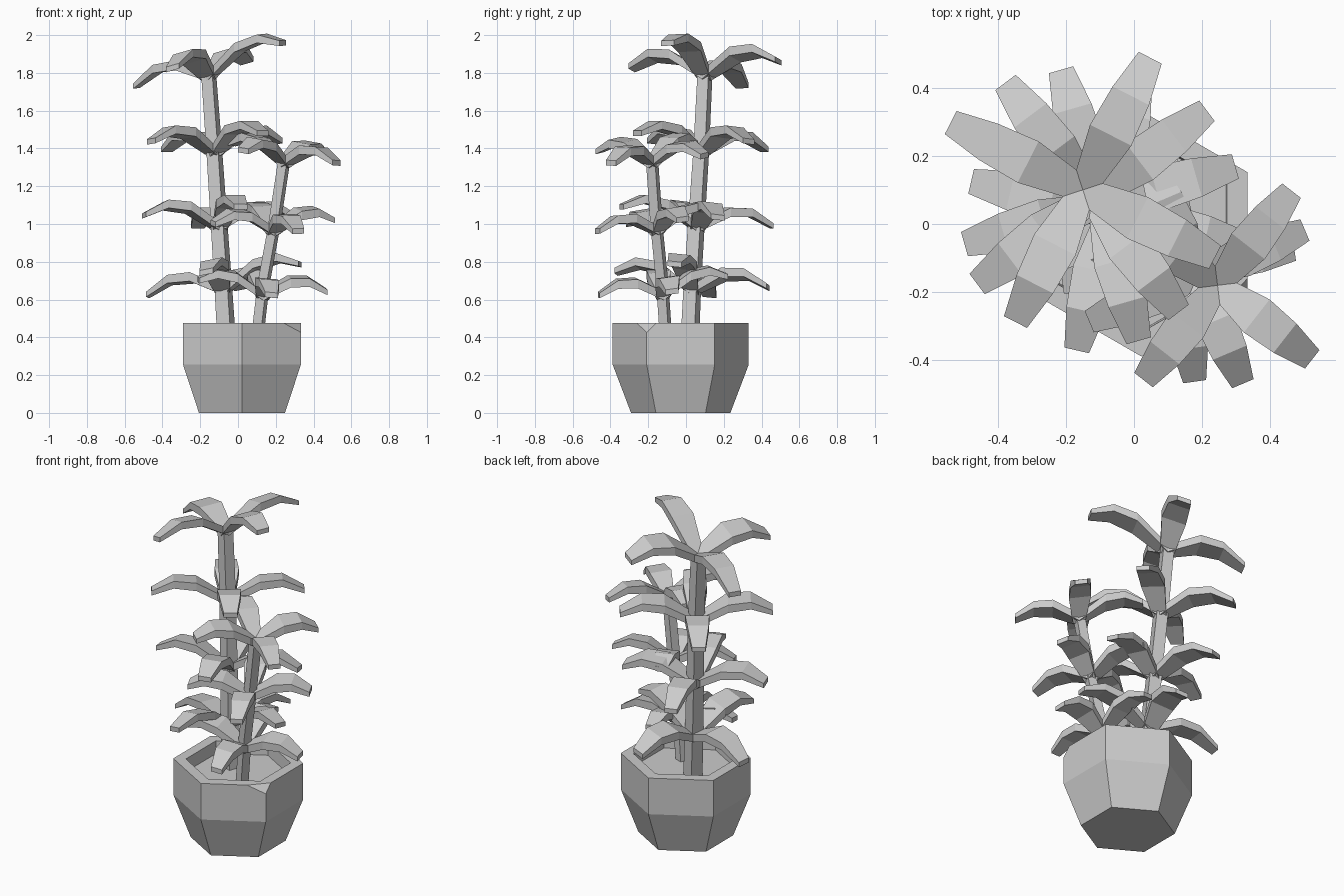
import bpy, bmesh, math
from mathutils import Vector

if "Cube" in bpy.data.objects:
    bpy.data.objects.remove(bpy.data.objects["Cube"])


def finish(bm, name):
    bmesh.ops.recalc_face_normals(bm, faces=bm.faces[:])
    me = bpy.data.meshes.new(name)
    bm.to_mesh(me)
    bm.free()
    ob = bpy.data.objects.new(name, me)
    bpy.context.collection.objects.link(ob)
    return ob


def loft(bm, rings):
    """Bridge successive rings of points and cap both ends."""
    vs = [[bm.verts.new(p) for p in ring] for ring in rings]
    n = len(vs[0])
    for a, b in zip(vs, vs[1:]):
        for i in range(n):
            j = (i + 1) % n
            bm.faces.new((a[i], a[j], b[j], b[i]))
    bm.faces.new(vs[0][::-1])
    bm.faces.new(vs[-1])


def ring(x, y, z, r, sides, start):
    return [Vector((x + r * math.cos(start + i * math.tau / sides),
                    y + r * math.sin(start + i * math.tau / sides), z))
            for i in range(sides)]


# Hexagonal pot with a hollow rim, soil floor and one chipped rim corner
bm = bmesh.new()
profile = [(0.263, 0), (0.36, 0.255), (0.36, 0.475), (0.29, 0.475), (0.285, 0.40)]
loft(bm, [ring(0.021, -0.028, z, r, 6, math.pi / 2) for r, z in profile])
p1, p2, p3 = (Vector(p) for p in ((0.25, -0.252, 0.475), (0.332, -0.16, 0.475),
                                  (0.332, -0.205, 0.43)))
cut = bmesh.ops.bisect_plane(bm, geom=bm.verts[:] + bm.edges[:] + bm.faces[:],
                             plane_co=p1, plane_no=-(p2 - p1).cross(p3 - p1),
                             clear_outer=True)
bmesh.ops.holes_fill(bm, edges=[e for e in bm.edges if e.is_boundary], sides=0)
finish(bm, "pot")


# Four-sided tapering stems
def stem(name, path, r0, r1):
    bm = bmesh.new()
    k = len(path) - 1
    loft(bm, [ring(x, y, z, r0 + (r1 - r0) * i / k, 4, math.radians(25))
              for i, (x, y, z) in enumerate(path)])
    finish(bm, name)


stem("tall_stem", [(-0.06, 0.02, 0.38), (-0.08, 0.035, 0.7), (-0.10, 0.055, 1.0),
                   (-0.125, 0.08, 1.38), (-0.155, 0.10, 1.79)], 0.054, 0.044)
stem("short_stem", [(0.10, -0.105, 0.38), (0.135, -0.125, 0.68),
                    (0.19, -0.155, 0.98), (0.245, -0.18, 1.34)], 0.036, 0.036)

# Leaf sections: distance out, height, half width, half thickness
LEAF = [(0.0, 0.015, 0.036, 0.022), (0.18, 0.125, 0.068, 0.024),
        (0.31, 0.138, 0.060, 0.022), (0.435, 0.08, 0.038, 0.014)]


# Whorl of four arched leaves, tilted with the stem
def whorl(name, centre, angle, tilt, size):
    bm = bmesh.new()
    c = Vector(centre)
    for q in range(4):
        a = math.radians(angle + 90 * q)
        out = Vector((math.cos(a), math.sin(a), 0))
        side = Vector((-out.y, out.x, 0))
        rings = []
        for r, h, w, t in LEAF:
            pts = []
            for sw, st in ((-1, -1), (1, -1), (1, 1), (-1, 1)):
                p = out * r * size + side * w * sw * (0.5 + size / 2)
                p.z = h * size + st * t + p.x * tilt[0] + p.y * tilt[1]
                pts.append(c + p)
            rings.append(pts)
        loft(bm, rings)
    finish(bm, name)


whorl("tall_leaves_top", (-0.15, 0.10, 1.765), 63, (0.25, -0.08), 1.0)
whorl("tall_leaves_upper", (-0.123, 0.078, 1.36), 37, (0.06, -0.08), 0.97)
whorl("tall_leaves_middle", (-0.10, 0.055, 0.965), 16, (0.02, -0.12), 0.95)
whorl("tall_leaves_lower", (-0.075, 0.032, 0.63), -13, (0.17, -0.14), 0.95)
whorl("short_leaves_top", (0.245, -0.18, 1.31), 52, (-0.14, 0.06), 0.81)
whorl("short_leaves_middle", (0.185, -0.152, 0.95), 23, (-0.03, 0.15), 0.79)
whorl("short_leaves_lower", (0.13, -0.122, 0.61), 8, (-0.11, 0.13), 0.79)
